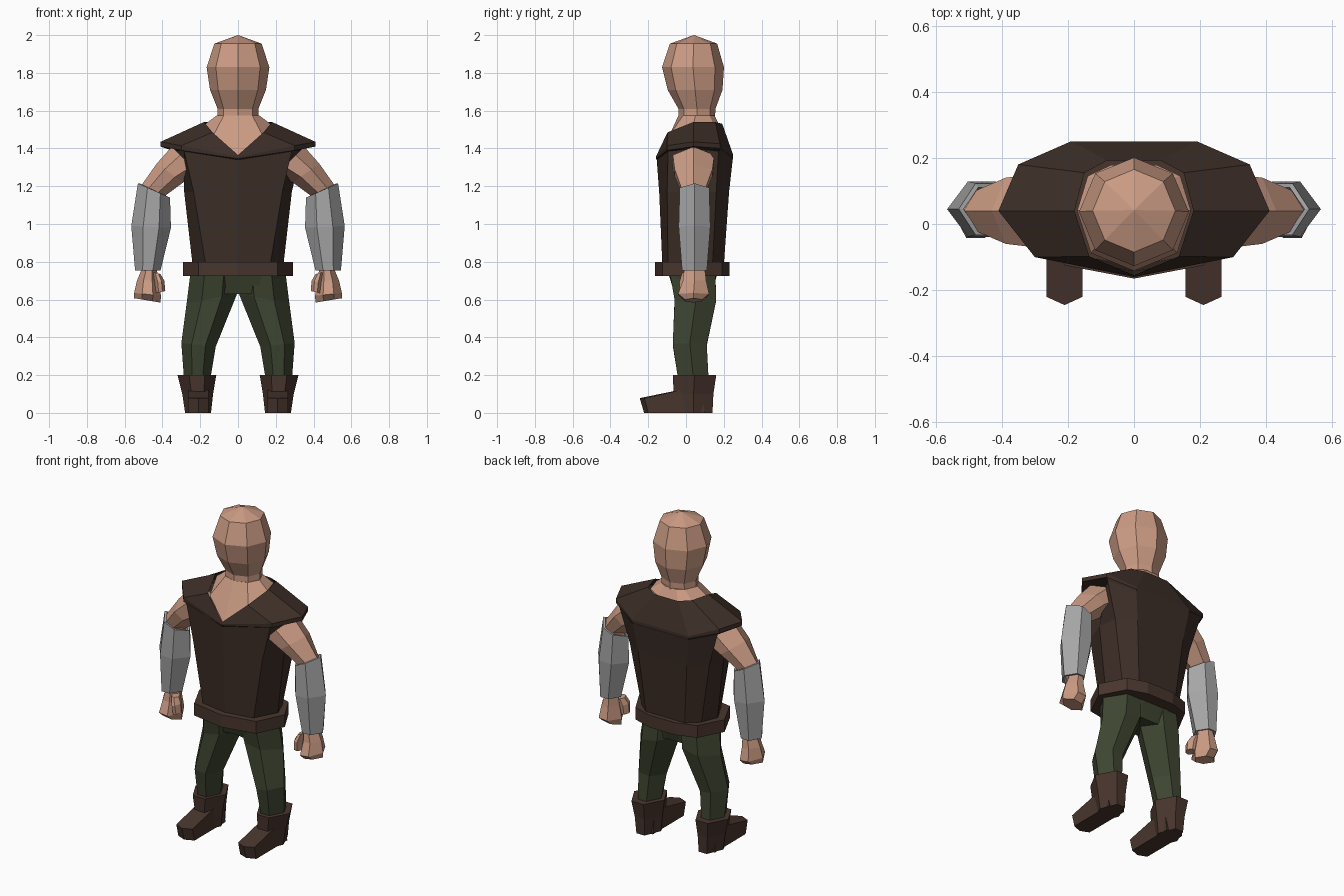
import bpy, bmesh, math


def material(name, r, g, b):
    m = bpy.data.materials.new(name)
    m.diffuse_color = (r, g, b, 1)
    return m


SKIN = material("skin", 0.60, 0.33, 0.23)
VEST = material("dark brown leather", 0.046, 0.027, 0.020)
BOOT = material("brown leather", 0.066, 0.036, 0.027)
CLOTH = material("green cloth", 0.048, 0.060, 0.030)
STEEL = material("grey metal", 0.38, 0.38, 0.38)


def loft(name, rings, mat, caps=True, mirror=False, shell=0):
    """Skin a stack of equal-length point rings into one flat-faced object."""
    bm = bmesh.new()
    vs = [[bm.verts.new(p) for p in r] for r in rings]
    n = len(vs[0])
    for a, b in zip(vs, vs[1:]):
        for i in range(n):
            j = (i + 1) % n
            bm.faces.new((a[i], a[j], b[j], b[i]))
    if caps:
        bm.faces.new(vs[0])
        bm.faces.new(vs[-1])
    bmesh.ops.remove_doubles(bm, verts=bm.verts, dist=0.0005)
    bmesh.ops.recalc_face_normals(bm, faces=bm.faces)
    me = bpy.data.meshes.new(name)
    bm.to_mesh(me)
    bm.free()
    me.materials.append(mat)
    ob = bpy.data.objects.new(name, me)
    bpy.context.collection.objects.link(ob)
    if shell:
        mod = ob.modifiers.new("shell", 'SOLIDIFY')
        mod.thickness, mod.offset = shell, -1
    if mirror:
        ob.modifiers.new("mirror", 'MIRROR').use_mirror_merge = False
    return ob


def octagon(z, rx, ry, cy):
    return [(rx * math.sin(k * math.pi / 4), cy - ry * math.cos(k * math.pi / 4), z)
            for k in range(8)]


def sym(*half, z=None):
    """Full ring from its right half, front centre first."""
    pts = [p if z is None else (p[0], p[1], z) for p in half]
    return pts + [(-x, y, h) for x, y, h in reversed(pts) if x > 0]


def hexa(out, inn, cy, ry):
    """Six-sided limb section between an outer and an inner (x, z) point."""
    def at(t, y):
        return (out[0] + (inn[0] - out[0]) * t, y, out[1] + (inn[1] - out[1]) * t)
    return [at(0, cy), at(.3, cy + ry), at(.7, cy + ry),
            at(1, cy), at(.7, cy - ry), at(.3, cy - ry)]


# Head: faceted, eight sides
loft("head", [
    octagon(2.0, 0.001, 0.001, 0.042),
    octagon(1.955, 0.125, 0.125, 0.04),
    octagon(1.83, 0.166, 0.164, 0.037),
    octagon(1.71, 0.148, 0.145, 0.048),
    octagon(1.61, 0.108, 0.098, 0.058),
    octagon(1.50, 0.112, 0.095, 0.055)], SKIN)

# Neck base and bare chest behind the V opening
loft("neck_and_chest", [
    sym((0, -.04), (.075, -.015), (.112, .05), (.08, .125), (.04, .15), z=1.575),
    sym((0, -.142, 1.35), (.13, -.088, 1.47), (.172, .04, 1.53),
        (.14, .145, 1.53), (.07, .178, 1.52)),
    sym((0, -.10), (.13, -.07), (.16, .04), (.14, .14), (.07, .17), z=1.30)], SKIN)

# Vest: tapered body, overhanging shoulder caps, V neck
loft("vest", [
    sym((0, -.125), (.17, -.095), (.24, .04), (.20, .14), (.13, .20), z=0.78),
    sym((0, -.142), (.235, -.10), (.285, .04), (.27, .16), (.165, .228), z=1.17),
    sym((0, -.155, 1.34), (.285, -.095, 1.385), (.26, .04, 1.40),
        (.335, .172, 1.385), (.19, .247, 1.34)),
    sym((0, -.158, 1.345), (.30, -.10, 1.39), (.41, .04, 1.41),
        (.35, .18, 1.40), (.19, .25, 1.35)),
    sym((0, -.16, 1.355), (.30, -.10, 1.415), (.41, .04, 1.435),
        (.35, .18, 1.425), (.19, .25, 1.365)),
    sym((0, -.155, 1.365), (.135, -.098, 1.485), (.18, .04, 1.54),
        (.15, .155, 1.54), (.08, .192, 1.53))], VEST, caps=False)

# Belt
BELT = ((0, -.165), (.21, -.125), (.29, .04), (.21, .19), (.09, .23))
loft("belt", [sym(*BELT, z=0.725), sym(*BELT, z=0.80)], BOOT)

# Trousers: pelvis and two legs
loft("trouser_pelvis", [
    sym((0, -.10), (.19, -.085), (.25, .04), (.18, .15), (.08, .17), z=0.76),
    sym((0, -.03), (.16, -.06), (.24, .04), (.16, .14), (.04, .13), z=0.63)], CLOTH)
loft("trouser_legs", [
    hexa((.252, .74), (.0, .74), .035, .12),
    hexa((.272, .58), (.005, .63), .05, .11),
    hexa((.30, .37), (.118, .35), .02, .09),
    hexa((.285, .17), (.148, .17), .04, .08)], CLOTH, mirror=True)

# Boots: flared shaft and pointed foot
loft("boot_shafts", [
    hexa((.32, .20), (.115, .20), .045, .115),
    hexa((.295, .10), (.132, .10), .04, .105),
    hexa((.28, 0), (.143, 0), .04, .10)], BOOT, mirror=True)
loft("boot_feet", [
    [(.155, .10, 0), (.155, -.20, 0), (.21, -.222, 0), (.265, -.20, 0), (.265, .10, 0)],
    [(.155, .08, .145), (.155, -.22, .078), (.21, -.245, .078),
     (.265, -.22, .078), (.265, .08, .145)]], BOOT, mirror=True)

# Arms
loft("arms", [
    hexa((.35, 1.41), (.20, 1.26), .04, .11),
    hexa((.43, 1.32), (.29, 1.22), .04, .10),
    hexa((.515, 1.20), (.385, 1.15), .04, .062),
    hexa((.53, .98), (.39, .98), .045, .06),
    hexa((.51, .74), (.43, .74), .045, .05)], SKIN, mirror=True)

# Metal forearm guards, open at both ends
loft("forearm_guards", [
    hexa((.53, 1.215), (.36, 1.14), .045, .078),
    hexa((.565, .99), (.355, .98), .045, .084),
    hexa((.545, .755), (.41, .755), .045, .066)],
    STEEL, caps=False, mirror=True, shell=0.015)

# Fists and thumbs
loft("fists", [
    hexa((.51, .76), (.43, .76), .045, .055),
    hexa((.535, .70), (.42, .70), .045, .062),
    hexa((.55, .635), (.408, .62), .04, .082),
    hexa((.55, .607), (.41, .584), .04, .045)], SKIN, mirror=True)
loft("thumbs", [
    hexa((.45, .745), (.41, .735), .01, .03),
    hexa((.44, .69), (.39, .70), .0, .036),
    hexa((.435, .635), (.385, .645), .0, .03)], SKIN, mirror=True)
